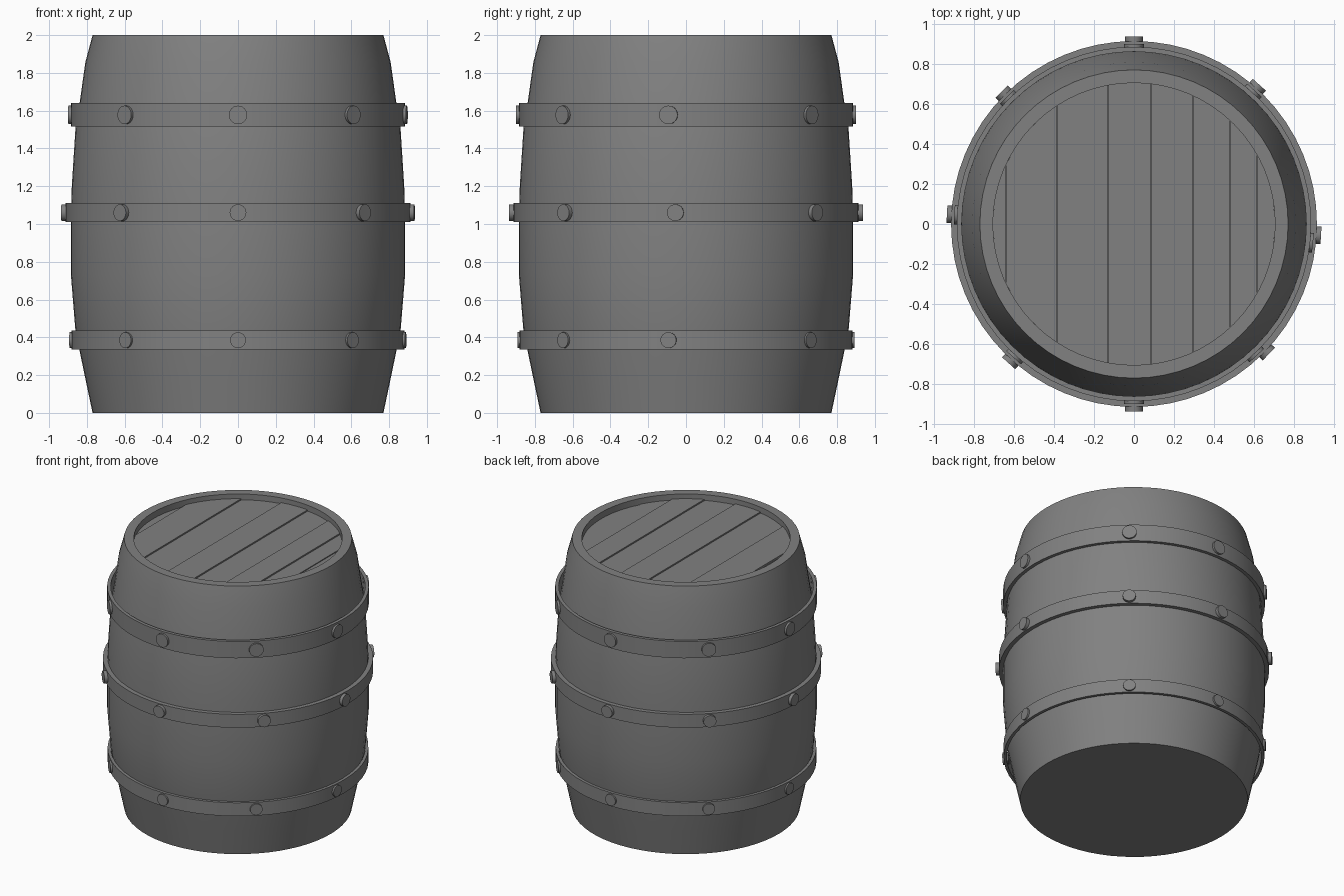
import bpy, bmesh, math
from mathutils import Matrix, Vector

if "Cube" in bpy.data.objects:
    bpy.data.objects.remove(bpy.data.objects["Cube"])

SEG = 64
grey = bpy.data.materials.new("dark_grey")
grey.diffuse_color = (0.22, 0.22, 0.22, 1)
grey.use_nodes = True
grey.node_tree.nodes["Principled BSDF"].inputs["Base Color"].default_value = grey.diffuse_color


def finish(name, bm, smooth=True):
    bmesh.ops.recalc_face_normals(bm, faces=bm.faces)
    mesh = bpy.data.meshes.new(name)
    bm.to_mesh(mesh)
    bm.free()
    mesh.materials.append(grey)
    obj = bpy.data.objects.new(name, mesh)
    bpy.context.collection.objects.link(obj)
    if smooth:
        bpy.ops.object.select_all(action='DESELECT')
        obj.select_set(True)
        bpy.context.view_layer.objects.active = obj
        bpy.ops.object.shade_smooth_by_angle(angle=math.radians(30))
    return obj


def lathe(name, profile, closed=False):
    """Spin an (r, z) profile around the z axis."""
    bm = bmesh.new()
    verts = [bm.verts.new((r, 0, z)) for r, z in profile]
    pairs = list(zip(verts, verts[1:]))
    if closed:
        pairs.append((verts[-1], verts[0]))
    edges = [bm.edges.new(p) for p in pairs]
    bmesh.ops.spin(bm, geom=verts + edges, cent=(0, 0, 0), axis=(0, 0, 1),
                   angle=2 * math.pi, steps=SEG, use_duplicate=False)
    bmesh.ops.remove_doubles(bm, verts=bm.verts, dist=1e-4)
    return finish(name, bm)


# Bulging body with flat base, rim and recessed head
lathe("barrel_body", [
    (0, 0), (0.77, 0), (0.81, 0.19), (0.84, 0.335), (0.862, 0.45),
    (0.885, 0.735), (0.885, 1.0), (0.88, 1.2), (0.86, 1.515), (0.838, 1.645),
    (0.808, 1.857), (0.77, 2.0), (0.705, 2.0), (0.705, 1.94), (0, 1.94)])

# Head planks: strips clipped to the circle, with narrow gaps
R, GAP = 0.705, 0.0015
cuts = [-R, -0.64, -0.385, -0.13, 0.085, 0.295, 0.48, 0.615, R]
steps = [0, 0.012, 0.004, 0.012, 0.004, 0.012, 0.004, 0]
for i, (a, b) in enumerate(zip(cuts, cuts[1:])):
    a, b = a + GAP, b - GAP
    xs = [a + (b - a) * k / 8 for k in range(9)]
    ys = [math.sqrt(max(R * R - x * x, 0)) for x in xs]
    outline = [(x, -y) for x, y in zip(xs, ys)]
    outline += [(x, y) for x, y in zip(reversed(xs), reversed(ys))]
    bm = bmesh.new()
    face = bm.faces.new([bm.verts.new((x, y, 1.93)) for x, y in outline])
    out = bmesh.ops.extrude_face_region(bm, geom=[face])
    top = [g for g in out["geom"] if isinstance(g, bmesh.types.BMVert)]
    bmesh.ops.translate(bm, verts=top, vec=(0, 0, 0.023 + steps[i]))
    finish(f"head_plank_{i + 1}", bm, smooth=False)

# Hoops with eight round rivets each
# name, z bottom, z top, inner r, outer r, rivet radius, rivet reach, rivet angles
outer_angles = [-90, -47, -6, 48, 90, 135, 177, -132]
middle_angles = [-90, -44, -3.5, 48, 90, 135, 177, -132]
hoops = [
    ("lower", 0.335, 0.435, 0.861, 0.882, 0.042, 0.893, outer_angles),
    ("middle", 1.01, 1.11, 0.87, 0.914, 0.044, 0.936, middle_angles),
    ("upper", 1.515, 1.64, 0.861, 0.885, 0.049, 0.899, outer_angles)]
for name, z0, z1, inner, outer, rad, reach, angles in hoops:
    lathe(f"{name}_hoop", [(inner, z0), (outer, z0), (outer, z1), (inner, z1)],
          closed=True)
    bm = bmesh.new()
    for deg in angles:
        t = math.radians(deg)
        out = Vector((math.cos(t), math.sin(t), 0))
        place = (Matrix.Translation(out * (reach - 0.02) + Vector((0, 0, (z0 + z1) / 2)))
                 @ out.to_track_quat('Z', 'Y').to_matrix().to_4x4())
        bmesh.ops.create_cone(bm, cap_ends=True, segments=24, radius1=rad,
                              radius2=rad, depth=0.04, matrix=place)
    finish(f"{name}_rivets", bm)
